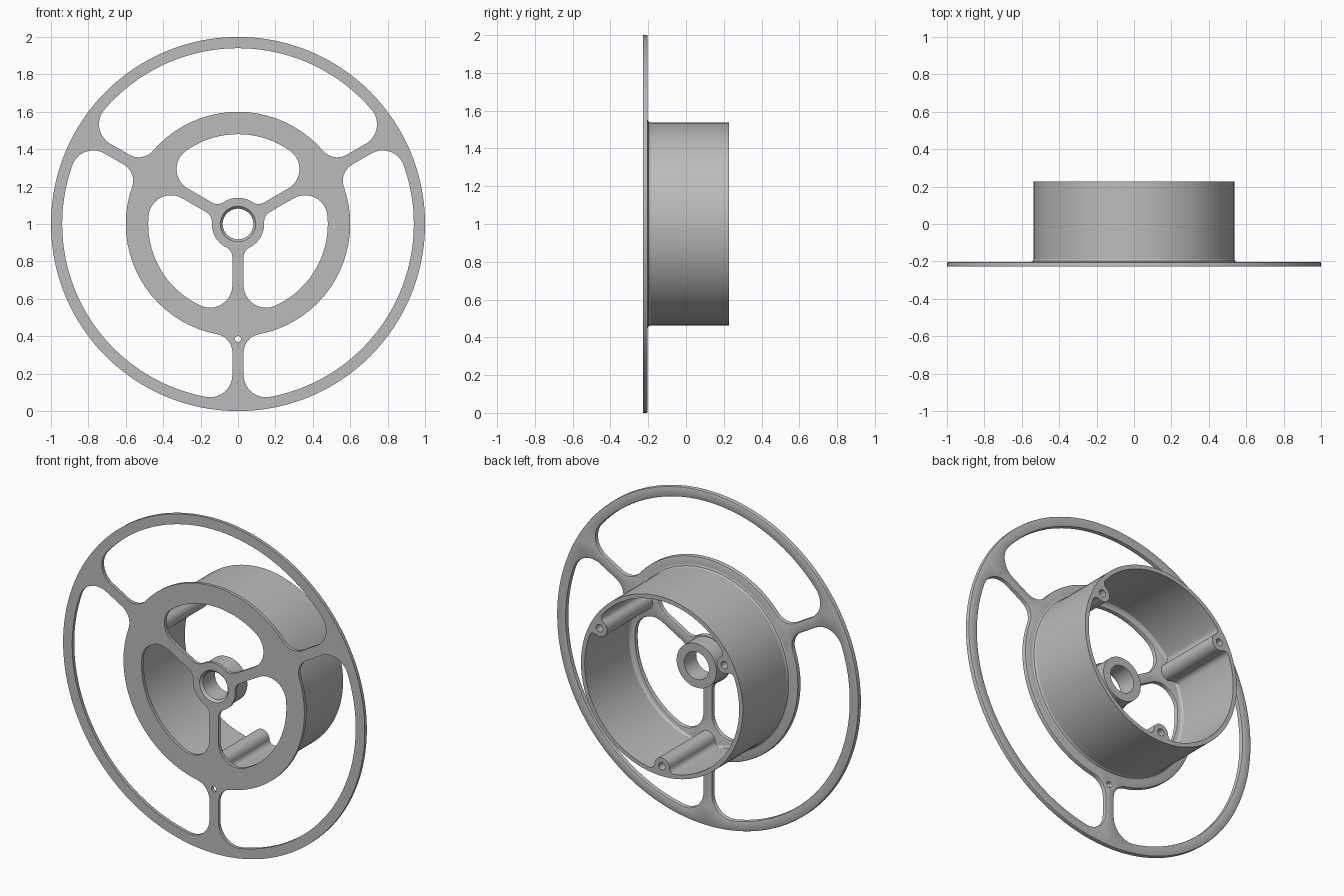
import bpy, bmesh
from math import sin, cos, pi, radians, atan2, sqrt, acos, hypot

if "Cube" in bpy.data.objects:
    bpy.data.objects.remove(bpy.data.objects["Cube"])

FRONT, BACK, END = -0.228, -0.203, 0.228   # plate front, plate back, drum end
CENTRE_Z = 1.0
SPOKES = [radians(a) for a in (30, 150, 270)]
SPOKE_HALF = 0.03

grey = bpy.data.materials.new("grey metal")
grey.use_nodes = True
grey.diffuse_color = (0.5, 0.5, 0.5, 1)
grey.node_tree.nodes["Principled BSDF"].inputs["Base Color"].default_value = (0.5, 0.5, 0.5, 1)


def arc(c, r, a, b, n):
    return [(c[0] + r * cos(a + (b - a) * i / n), c[1] + r * sin(a + (b - a) * i / n))
            for i in range(n + 1)]


def circle(r, c=(0, 0), n=32):
    return arc(c, r, 0, 2 * pi, n)[:-1]


def rotate(pts, a):
    return [(x * cos(a) - y * sin(a), x * sin(a) + y * cos(a)) for x, y in pts]


def clean(pts):
    """Drop repeated points and make the loop counter-clockwise."""
    out = [p for i, p in enumerate(pts)
           if hypot(p[0] - pts[i - 1][0], p[1] - pts[i - 1][1]) > 1e-5]
    area = sum(out[i - 1][0] * p[1] - p[0] * out[i - 1][1] for i, p in enumerate(out))
    return out if area > 0 else out[::-1]


def offset(pts, d):
    """Move a counter-clockwise loop inward by d."""
    out = []
    for i, p in enumerate(pts):
        a, b = pts[i - 1], pts[(i + 1) % len(pts)]
        tx, ty = b[0] - a[0], b[1] - a[1]
        s = d / hypot(tx, ty)
        out.append((p[0] - ty * s, p[1] + tx * s))
    return out


def finish(name, bm):
    bmesh.ops.recalc_face_normals(bm, faces=bm.faces)
    mesh = bpy.data.meshes.new(name)
    bm.to_mesh(mesh)
    bm.free()
    mesh.materials.append(grey)
    obj = bpy.data.objects.new(name, mesh)
    bpy.context.collection.objects.link(obj)
    bpy.ops.object.select_all(action='DESELECT')
    obj.select_set(True)
    bpy.context.view_layer.objects.active = obj
    bpy.ops.object.shade_smooth_by_angle(angle=radians(35))
    return obj


def bridge(bm, a, b):
    for i in range(len(a)):
        bm.faces.new((a[i - 1], a[i], b[i], b[i - 1]))


def prism(name, loops, y0, y1, soft=0.0):
    """Flat shape with holes; the first loop is the outline. soft rounds the back edges."""
    bm = bmesh.new()
    caps = ([], [])
    levels = [(y0, 0), (y1, 0)]
    if soft:
        levels = [(y0, 0), (y1 - soft, 0), (y1 - soft * 0.3, soft * 0.3), (y1, soft)]
    for k, loop in enumerate(loops):
        loop = clean(loop)
        rings = []
        for y, d in levels:
            pts = offset(loop, d if k == 0 else -d)
            rings.append([bm.verts.new((x, y, z + CENTRE_Z)) for x, z in pts])
        for a, b in zip(rings, rings[1:]):
            bridge(bm, a, b)
        for cap, ring in zip(caps, (rings[0], rings[-1])):
            cap += [bm.edges.get((ring[i - 1], ring[i])) for i in range(len(ring))]
    for cap in caps:
        bmesh.ops.triangle_fill(bm, use_beauty=True, edges=cap, normal=(0, 1, 0))
    return finish(name, bm)


def lathe(name, profile, n=96):
    """Closed profile of (radius, y) turned about the hub axis."""
    bm = bmesh.new()
    rings = [[bm.verts.new((x, y, z + CENTRE_Z)) for x, z in circle(r, n=n)]
             for r, y in profile]
    for i in range(len(rings)):
        bridge(bm, rings[i - 1], rings[i])
    return finish(name, bm)


def window(r_in, r_out, f_in, f_out):
    """Rounded opening between two spokes, the first spoke lying along angle 0."""
    w, mid = SPOKE_HALF, pi / 3
    ci = (sqrt((r_in + f_in) ** 2 - (w + f_in) ** 2), w + f_in)
    co = (sqrt((r_out - f_out) ** 2 - (w + f_out) ** 2), w + f_out)
    ai, ao = atan2(ci[1], ci[0]), atan2(co[1], co[0])
    half = (arc((0, 0), r_in, mid, ai, 10) + arc(ci, f_in, ai + pi, 1.5 * pi, 10)
            + arc(co, f_out, -pi / 2, ao, 14) + arc((0, 0), r_out, ao, mid, 20))
    mirrored = rotate([(x, -y) for x, y in half], 2 * mid)
    return half + mirrored[::-1]


def drum_bore(r_wall, p, r_post, f):
    """Inner wall of the drum with three filleted screw posts."""
    t = acos(((r_wall - f) ** 2 + p * p - (r_post + f) ** 2) / (2 * p * (r_wall - f)))
    c = ((r_wall - f) * cos(t), (r_wall - f) * sin(t))
    to_post = atan2(-c[1], p - c[0])
    half = (arc((0, 0), r_wall, pi / 3, t, 20) + arc(c, f, t, to_post, 8)
            + arc((p, 0), r_post, to_post + pi, pi, 8))
    lobe = half + [(x, -y) for x, y in half[::-1]]
    return [q for a in reversed(SPOKES) for q in rotate(lobe, a)]


# Spoked face plate with outer rim, middle ring and a small spoke hole
openings = [rotate(window(*size), a) for a in SPOKES
            for size in ((0.6, 0.94, 0.1, 0.12), (0.14, 0.48, 0.06, 0.12))]
plate_loops = [circle(1.0, n=160)] + openings
plate_loops += [circle(0.11, n=48), circle(0.016, (0, -0.615), 16)]
prism("face_plate", plate_loops, FRONT, BACK, soft=0.007)

# Drum wall with screw posts
POST = 0.478
post_holes = [rotate(circle(0.022, (POST, 0), 20), a) for a in SPOKES]
prism("drum", [circle(0.537, n=128), drum_bore(0.512, POST, 0.05, 0.03)] + post_holes,
      BACK - 0.005, END)

# Rounded collar where the drum meets the plate
lathe("drum_collar", [(0.5, BACK - 0.005), (0.552, BACK - 0.005), (0.552, BACK),
                      (0.542, BACK + 0.004), (0.537, BACK + 0.015), (0.52, BACK + 0.015),
                      (0.512, BACK + 0.012), (0.508, BACK + 0.005), (0.5, BACK)], n=128)

# Hub with a chamfered bore
lathe("hub", [(0.095, FRONT), (0.11, FRONT), (0.11, BACK - 0.002), (0.132, BACK - 0.002),
              (0.132, -0.1), (0.082, -0.1), (0.082, FRONT + 0.014)], n=64)
